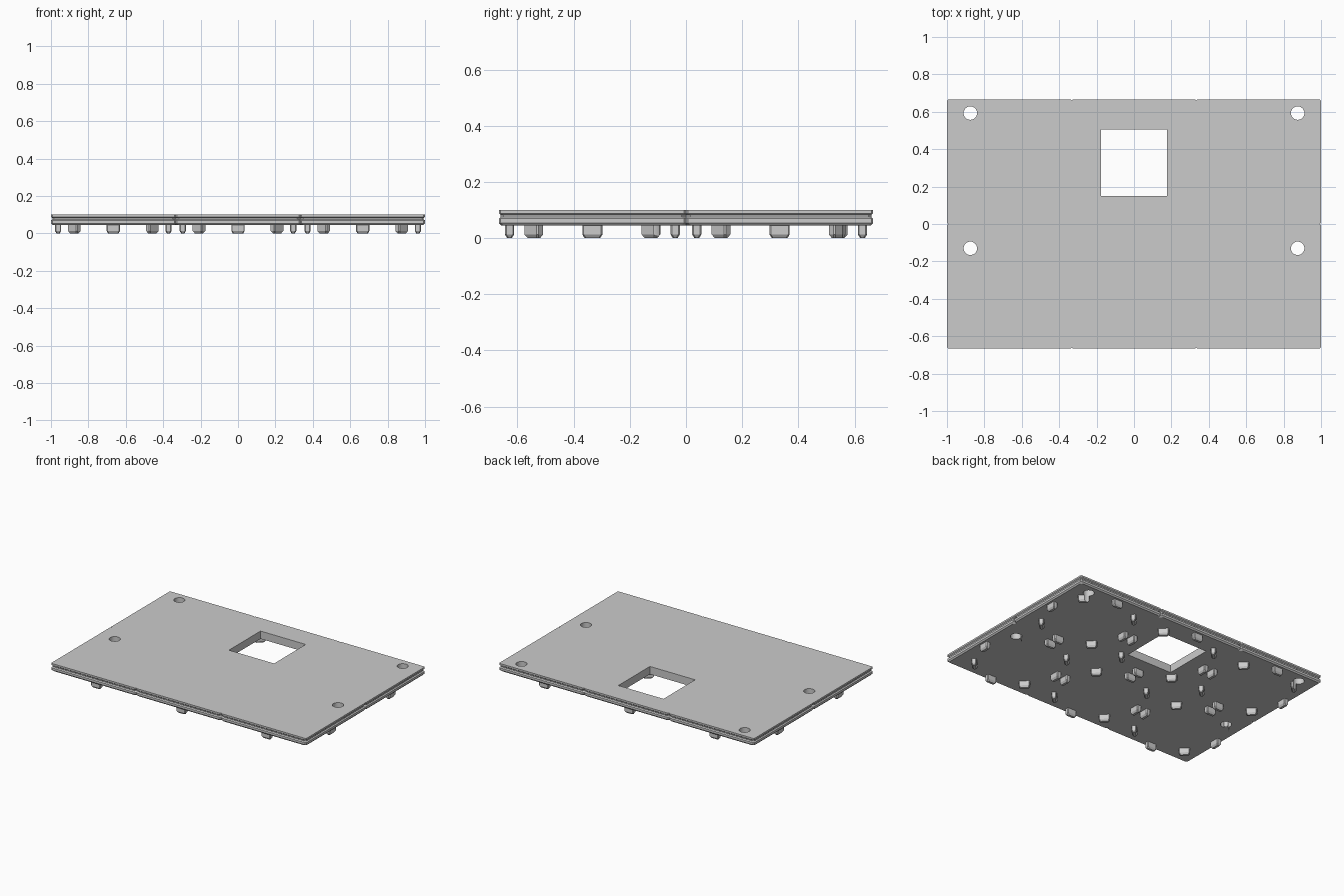
import bpy, bmesh
from math import pi, cos, sin
from mathutils import Matrix, Vector

if "Cube" in bpy.data.objects:
    bpy.data.objects.remove(bpy.data.objects["Cube"])

TILE = 2 / 3            # the board is three tiles by two
COLS, ROWS = 3, 2
CHAMFER = 0.007         # cut on the upright tile corners

grey = bpy.data.materials.new("light grey")
grey.use_nodes = True
grey.diffuse_color = (0.6, 0.6, 0.6, 1)
grey.node_tree.nodes["Principled BSDF"].inputs["Base Color"].default_value = (0.6, 0.6, 0.6, 1)


def finish(bm, name):
    bmesh.ops.recalc_face_normals(bm, faces=bm.faces)
    mesh = bpy.data.meshes.new(name)
    bm.to_mesh(mesh)
    bm.free()
    mesh.materials.append(grey)
    obj = bpy.data.objects.new(name, mesh)
    bpy.context.collection.objects.link(obj)
    return obj


def loft(bm, rings):
    """Skin a stack of equal point rings and cap both ends."""
    loops = [[bm.verts.new(p) for p in ring] for ring in rings]
    n = len(loops[0])
    for a, b in zip(loops, loops[1:]):
        for i in range(n):
            j = (i + 1) % n
            bm.faces.new((a[i], a[j], b[j], b[i]))
    bm.faces.new(loops[0][::-1])
    bm.faces.new(loops[-1])


def board_ring(inset, z):
    """Board outline with a V notch wherever two tiles meet."""
    k = CHAMFER + 0.414 * inset
    points = []
    for side in range(4):
        count, depth = (COLS, ROWS) if side % 2 == 0 else (ROWS, COLS)
        half, edge = count * TILE / 2, -depth * TILE / 2
        line = [(-half + inset + k, edge + inset)]
        for i in range(1, count):
            x = i * TILE - half
            line += [(x - inset - k, edge + inset),
                     (x, edge + 2 * inset + k),
                     (x + inset + k, edge + inset)]
        line.append((half - inset - k, edge + inset))
        turn = Matrix.Rotation(side * pi / 2, 3, "Z")
        points += [turn @ Vector((x, y, z)) for x, y in line]
    return points


# Board with a grooved rim
profile = [(0.008, 0.045), (0, 0.054), (0, 0.069), (0.007, 0.075),
           (0.007, 0.082), (0, 0.088), (0, 0.10)]
bm = bmesh.new()
loft(bm, [board_ring(inset, z) for inset, z in profile])
board = finish(bm, "board")


# Ring of eight tapered feet under each tile
def foot_ring(shrink, z):
    a, b, c = 0.036 - shrink, 0.0165 - shrink, 0.005
    quarter = [(a, b - c), (a - c, b)]
    pts = quarter + [(-x, y) for x, y in quarter[::-1]]
    pts += [(-x, -y) for x, y in pts]
    return [Vector((x, y, z)) for x, y in pts]


bm = bmesh.new()
for col in range(COLS):
    for row in range(ROWS):
        cx, cy = (col - 1) * TILE, (row - 0.5) * TILE
        for i in range(8):
            ang = i * pi / 4
            place = (Matrix.Translation((cx + 0.295 * cos(ang), cy + 0.295 * sin(ang), 0))
                     @ Matrix.Rotation(ang + pi / 2, 4, "Z"))
            loft(bm, [[place @ p for p in foot_ring(s, z)]
                      for s, z in ((0.008, 0), (0, 0.013), (0, 0.047))])
feet = finish(bm, "feet")

# Cutters for the square window and the four round holes
bm = bmesh.new()
bmesh.ops.create_cube(bm, size=1, matrix=Matrix.Translation((0, 0.328, 0.05))
                      @ Matrix.Diagonal((0.354, 0.354, 0.4, 1)))
for x in (-0.875, 0.875):
    for y in (0.593, -0.13):
        bmesh.ops.create_cone(bm, cap_ends=True, segments=32, radius1=0.036, radius2=0.036,
                              depth=0.4, matrix=Matrix.Translation((x, y, 0.05)))
cutter = finish(bm, "opening_cutter")
cutter.hide_render = True

for obj in (board, feet):
    mod = obj.modifiers.new("openings", "BOOLEAN")
    mod.operation = "DIFFERENCE"
    mod.solver = "EXACT"
    mod.object = cutter
    bpy.ops.object.select_all(action="DESELECT")
    obj.select_set(True)
    bpy.context.view_layer.objects.active = obj
    bpy.ops.object.modifier_apply(modifier=mod.name)
    bpy.ops.object.shade_smooth_by_angle(angle=pi / 9)
bpy.data.objects.remove(cutter)
